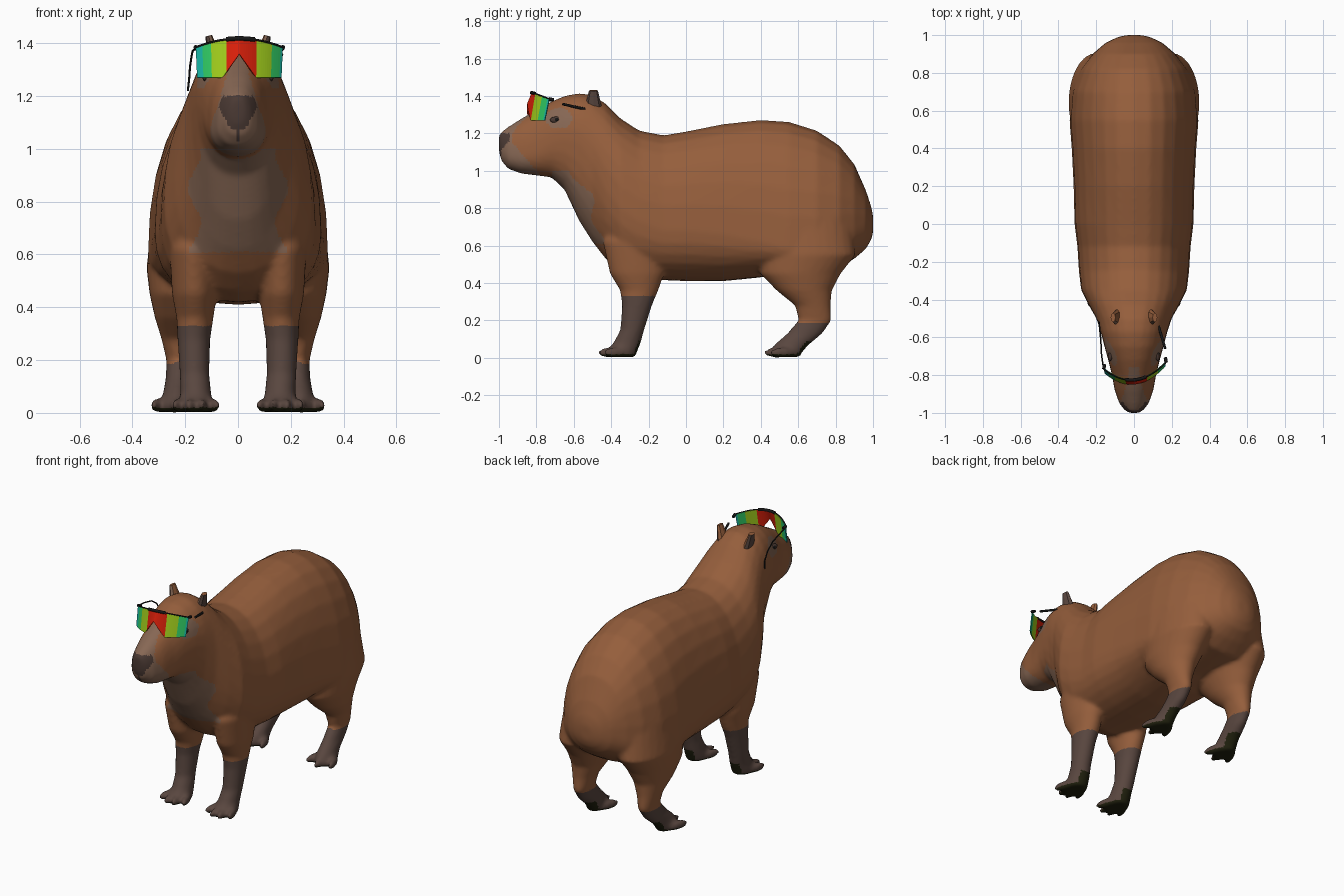
import bpy, bmesh
from math import sin, cos, pi
from mathutils import Vector, Matrix

cube = bpy.data.objects.get("Cube")
if cube:
    bpy.data.objects.remove(cube, do_unlink=True)


def material(name, rgb, rough=0.8):
    m = bpy.data.materials.new(name)
    m.use_nodes = True
    m.diffuse_color = (*rgb, 1)
    shader = m.node_tree.nodes["Principled BSDF"]
    shader.inputs["Base Color"].default_value = (*rgb, 1)
    shader.inputs["Roughness"].default_value = rough
    return m


BROWN = material("brown fur", (.3, .112, .045))
TAN = material("pale fur", (.24, .135, .088))
DARK = material("dark leg fur", (.1, .062, .05))
SOLE = material("olive sole", (.014, .014, .004))
NOSE = material("nose skin", (.07, .042, .034))
BLACK = material("black frame", (.008, .008, .008))
RED = material("red lens", (.7, .014, .003))
LIME = material("lime lens", (.36, .62, .012))
GREEN = material("green lens", (.03, .6, .13))
TEAL = material("teal lens", (.01, .5, .4))


def add_object(name, data, mats):
    ob = bpy.data.objects.new(name, data)
    bpy.context.collection.objects.link(ob)
    for m in mats:
        data.materials.append(m)
    return ob


def mesh_from(name, bm, mats):
    bmesh.ops.recalc_face_normals(bm, faces=bm.faces)
    me = bpy.data.meshes.new(name)
    bm.to_mesh(me)
    bm.free()
    return add_object(name, me, mats)


def loft(bm, rings):
    """Skin closed rings of points and cap both ends."""
    rows = [[bm.verts.new(p) for p in ring] for ring in rings]
    n = len(rows[0])
    for a, b in zip(rows, rows[1:]):
        for i in range(n):
            j = (i + 1) % n
            bm.faces.new((a[i], a[j], b[j], b[i]))
    bm.faces.new(rows[0])
    bm.faces.new(rows[-1])


def ellipsoid(bm, centre, radii, turn=0):
    mat = (Matrix.Translation(centre) @ Matrix.Rotation(turn, 4, "Z")
           @ Matrix.Diagonal((*radii, 1)))
    bmesh.ops.create_uvsphere(bm, u_segments=14, v_segments=10, radius=1, matrix=mat)


ANGLES = [2 * pi * i / 28 for i in range(28)]


def soft(v):
    """Slightly squarer than a circle."""
    return abs(v) ** .9 * (1 if v > 0 else -1)


# Trunk and head stations: y, top z, bottom z, half width, z of widest point
TRUNK = [
    (-1, 1.19, 1.1, .025, 1.15), (-.985, 1.21, 1.05, .05, 1.12),
    (-.95, 1.235, 1.01, .078, 1.09), (-.88, 1.28, .985, .103, 1.08),
    (-.8, 1.325, .975, .117, 1.1), (-.72, 1.37, .965, .137, 1.15),
    (-.65, 1.4, .9, .156, 1.17), (-.57, 1.415, .73, .177, 1.15),
    (-.5, 1.405, .62, .2, 1.05), (-.43, 1.36, .53, .24, .9),
    (-.35, 1.28, .46, .28, .8), (-.25, 1.215, .42, .292, .73),
    (-.12, 1.19, .415, .3, .68), (0, 1.21, .41, .315, .68),
    (.2, 1.25, .41, .32, .66), (.4, 1.272, .43, .33, .62),
    (.55, 1.262, .46, .342, .58), (.7, 1.215, .47, .33, .59),
    (.82, 1.135, .48, .285, .63), (.9, 1.035, .53, .22, .68),
    (.96, .9, .58, .15, .71), (.99, .81, .63, .085, .71),
    (1, .76, .67, .04, .71)]

# Leg stations: z, centre x, centre y, radius x, radius y
FRONT_LEG = [
    (.8, .15, -.27, .06, .1), (.62, .17, -.28, .09, .165),
    (.45, .165, -.262, .085, .145),
    (.36, .163, -.25, .07, .102), (.28, .167, -.262, .062, .08),
    (.15, .165, -.287, .056, .064), (.08, .16, -.315, .058, .073),
    (.035, .16, -.345, .066, .085), (.004, .16, -.35, .062, .08)]
HIND_LEG = [
    (.78, .18, .62, .14, .26), (.55, .2, .645, .147, .262),
    (.45, .207, .612, .128, .215), (.36, .217, .632, .098, .148),
    (.28, .224, .678, .066, .095), (.2, .225, .69, .046, .088),
    (.13, .228, .635, .046, .095), (.07, .235, .565, .05, .092),
    (.03, .24, .535, .058, .085), (.004, .24, .535, .053, .075)]

bm = bmesh.new()
loft(bm, [[(hw * soft(cos(a)), y, zw + soft(sin(a)) * (zt - zw if sin(a) > 0 else zw - zb))
           for a in ANGLES] for y, zt, zb, hw, zw in TRUNK])
for side in (-1, 1):
    for leg, toes, toe_y in ((FRONT_LEG, 4, -.41), (HIND_LEG, 3, .48)):
        loft(bm, [[(side * (cx + rx * cos(a)), cy + ry * sin(a), z) for a in ANGLES]
                  for z, cx, cy, rx, ry in leg])
        foot_x = leg[-1][1]
        for k in range(toes):
            off = k / (toes - 1) * 2 - 1
            ellipsoid(bm, (side * (foot_x + off * .066), toe_y + .03 * off * off, .028),
                      (.019, .066, .028), side * off * .25)

# Fuse trunk, legs and toes into one skin
body = mesh_from("body", bm, [])
remesh = body.modifiers.new("fuse", "REMESH")
remesh.mode = "VOXEL"
remesh.voxel_size = .012
relax = body.modifiers.new("relax", "SMOOTH")
relax.factor = .5
relax.iterations = 6
bpy.context.view_layer.update()
graph = bpy.context.evaluated_depsgraph_get()
skin = bpy.data.meshes.new_from_object(body.evaluated_get(graph))
body.modifiers.clear()
body.data = skin
skin.materials.clear()
COAT = [BROWN, TAN, DARK, SOLE, NOSE]
for m in COAT:
    skin.materials.append(m)


def coat(c, n):
    """Fur colour by place on the body."""
    x, y, z = abs(c.x), c.y, c.z
    if z < .09 and (n.z < -.3 or n.y > .75):
        return SOLE
    if z < (.33 if y < .1 else .19):
        return DARK
    if y < -.945 and 1.07 < z < 1.2 and x < .025 + .55 * (z - 1.07):
        return NOSE
    if y < -.9 and 1.03 < z < 1.08 and x < .008:
        return NOSE
    bridge = y < -.76 and z > 1.15 and x < .015 + .3 * (1.37 - z)
    muzzle = .95 < z < 1.2 and y + .8 < (1 - z) * .85
    chest = y < -.42 and .61 < z < 1 and x < .165 + .025 * sin(24 * z) and n.y < -.4
    eye_patch = x > .07 and ((y + .68) / .07) ** 2 + ((z - 1.28) / .055) ** 2 < 1
    return TAN if bridge or muzzle or chest or eye_patch else BROWN


for p in skin.polygons:
    p.material_index = COAT.index(coat(p.center, p.normal))
skin.shade_smooth()

# Ears and eyes
for side, word in ((1, "left"), (-1, "right")):
    bm = bmesh.new()
    place = (Matrix.Translation((side * .1, -.495, 1.385))
             @ Matrix.Rotation(side * .25, 4, "Y") @ Matrix.Diagonal((.55, 1, 1, 1)))
    bmesh.ops.create_cone(bm, cap_ends=True, segments=8, radius1=.045, radius2=.024,
                          depth=.09, matrix=place)
    ear = mesh_from(word + "_ear", bm, [BROWN, DARK, TAN])
    for p in ear.data.polygons:
        p.material_index = 1 if p.normal.x * side > .3 else 2 if p.normal.y < -.3 else 0
    bm = bmesh.new()
    ellipsoid(bm, (side * .121, -.69, 1.272), (.012, .038, .018), side * .2)
    mesh_from(word + "_eye", bm, [NOSE]).data.shade_smooth()
    bm = bmesh.new()
    ellipsoid(bm, (side * .126, -.693, 1.273), (.01, .016, .011))
    mesh_from(word + "_pupil", bm, [BLACK]).data.shade_smooth()


# Wraparound lens with colour bands and a nose notch
def lens_point(u, top):
    y = -.825 + .075 * u * u + .018 * u
    if top:
        return Vector((.005 + .165 * u, y, 1.418 - .033 * u * u))
    notch = max(0, 1 - abs(u) / .4)
    return Vector((.005 + .16 * u, y - .024, 1.27 + .09 * notch))


BANDS = [RED, LIME, GREEN, TEAL]
us = [i / 20 - 1 for i in range(41)]
bm = bmesh.new()
cols = [(bm.verts.new(lens_point(u, False)), bm.verts.new(lens_point(u, True))) for u in us]
for u, a, b in zip(us, cols, cols[1:]):
    face = bm.faces.new((a[0], b[0], b[1], a[1]))
    face.material_index = sum(abs(u - .025) > edge for edge in (.36, .68, .9))
lens = mesh_from("lens", bm, BANDS)
lens.modifiers.new("thickness", "SOLIDIFY").thickness = .006


# Frame bars
def bar(name, points, radius):
    cu = bpy.data.curves.new(name, "CURVE")
    cu.dimensions = "3D"
    cu.bevel_depth = radius
    cu.bevel_resolution = 2
    cu.use_fill_caps = True
    line = cu.splines.new("POLY")
    line.points.add(len(points) - 1)
    for pt, co in zip(line.points, points):
        pt.co = (*co, 1)
    add_object(name, cu, [BLACK])


bar("frame_top", [lens_point(u, True) for u in us], .004)
bar("frame_brow", [lens_point(u, True) for u in us[14:28]], .009)
for u, word in ((1, "left"), (-1, "right")):
    tip = lens_point(u, True)
    bar(word + "_hinge", [tip, tip + Vector((-.004 * u, .025, -.006))], .009)
bar("left_temple", [(.165, -.66, 1.357), (.148, -.6, 1.343), (.13, -.54, 1.33)], .007)
bar("right_temple", [(-.163, -.755, 1.38), (-.172, -.69, 1.37), (-.176, -.61, 1.35),
                     (-.182, -.55, 1.31), (-.185, -.52, 1.265), (-.19, -.515, 1.22)], .004)
